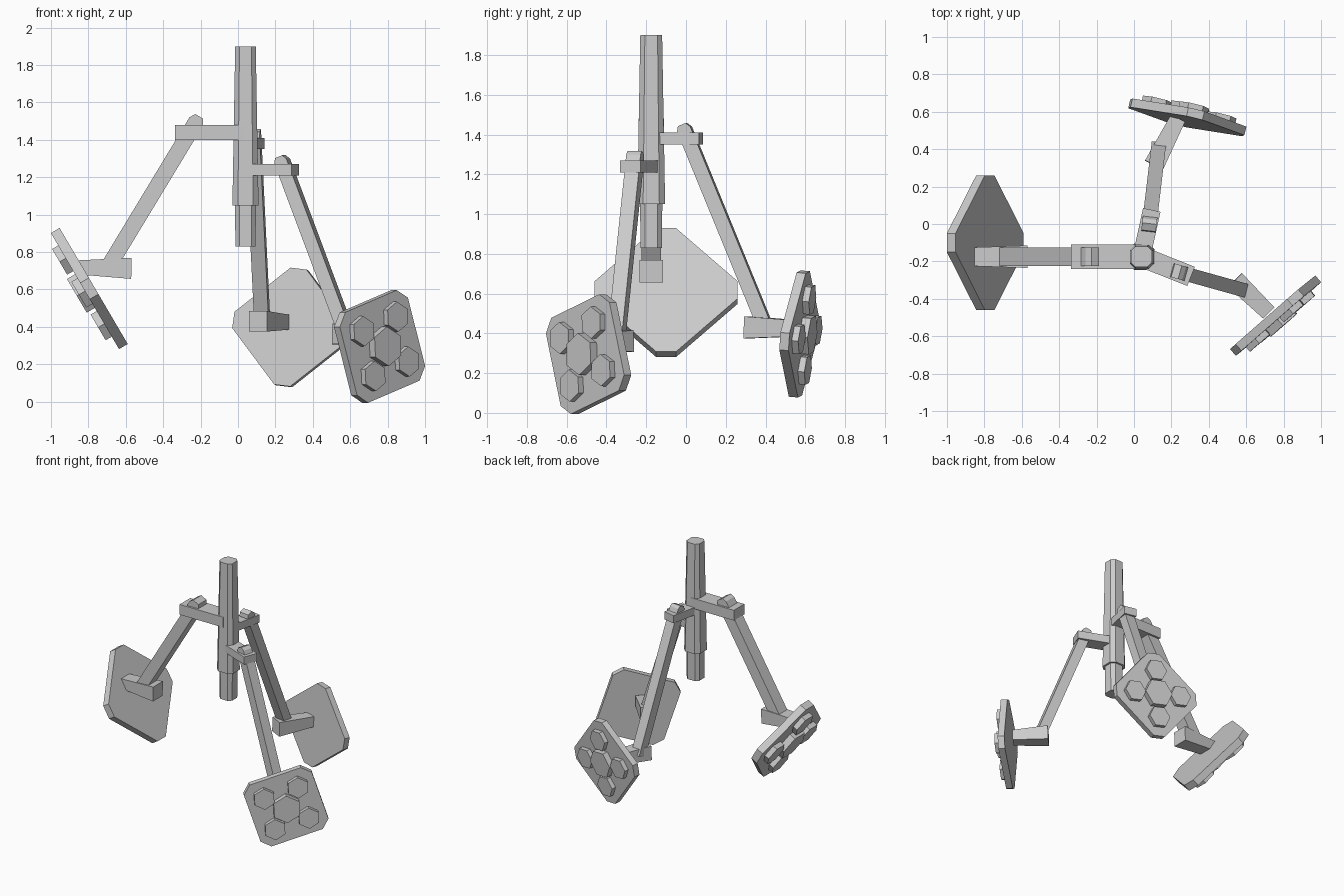
import bpy, bmesh, math
from mathutils import Vector as V

if "Cube" in bpy.data.objects:
    bpy.data.objects.remove(bpy.data.objects["Cube"])


def loft(bm, rings):
    """Skin a closed solid through rings of equal point count."""
    vs = [[bm.verts.new(p) for p in r] for r in rings]
    n = len(vs[0])
    for a, b in zip(vs, vs[1:]):
        for i in range(n):
            j = (i + 1) % n
            bm.faces.new((a[i], a[j], b[j], b[i]))
    bm.faces.new(vs[0][::-1])
    bm.faces.new(vs[-1])


def make(name, *solids):
    bm = bmesh.new()
    for s in solids:
        loft(bm, s)
    bmesh.ops.recalc_face_normals(bm, faces=bm.faces)
    me = bpy.data.meshes.new(name)
    bm.to_mesh(me)
    bm.free()
    ob = bpy.data.objects.new(name, me)
    bpy.context.collection.objects.link(ob)
    return ob


def ring(c, u, v, pts):
    return [c + u * a + v * b for a, b in pts]


def rect(w, h):
    return [(-w / 2, -h / 2), (w / 2, -h / 2), (w / 2, h / 2), (-w / 2, h / 2)]


def chamfered(r, c):
    return [(r, -c), (r, c), (c, r), (-c, r), (-r, c), (-r, -c), (-c, -r), (c, -r)]


def beam(name, p, q, w0, h0, w1, h1):
    """Tapered beam with horizontal width w and upright height h."""
    p, q = V(p), V(q)
    d = (q - p).normalized()
    side = d.cross(V((0, 0, 1))).normalized()
    up = side.cross(d)
    return make(name, [ring(p, side, up, rect(w0, h0)), ring(q, side, up, rect(w1, h1))])


def leg(name, top, bottom, w, t, cut):
    """Slanted strut whose upper end has two chamfered edges."""
    top, bottom = V(top), V(bottom)
    d = (top - bottom).normalized()
    side = d.cross(V((0, 0, 1))).normalized()
    out = side.cross(d)
    neck = top - d * cut
    return make(name, [ring(bottom, side, out, rect(w, t)),
                       ring(neck, side, out, rect(w, t)),
                       ring(top, side, out, rect(w, t - 1.2 * cut))])


def panel(name, c, right, top, outward):
    """Chamfered diamond plate with five raised hexagons on its outer face."""
    c, right, top = V(c), V(right), V(top)
    s = (right.length + top.length) / 2
    u = right.normalized()
    v = (top - u * top.dot(u)).normalized()
    n = u.cross(v)
    if n.dot(V(outward)) < 0:
        n = -n
    t = s * 0.075
    oct_pts = chamfered(s, s * 0.14)
    solids = [[ring(c - n * t, u, v, oct_pts), ring(c + n * t, u, v, oct_pts)]]
    o = s * 0.565
    for a, b, r, h in [(0, 0, .335, .14), (o, 0, .255, .105), (-o, 0, .255, .105),
                       (0, o, .255, .105), (0, -o, .255, .105)]:
        hexa = [(a + s * r * math.cos(k * math.pi / 3), b + s * r * math.sin(k * math.pi / 3))
                for k in range(6)]
        solids.append([ring(c + n * t * 0.6, u, v, hexa),
                       ring(c + n * (t + s * h), u, v, hexa)])
    return make(name, *solids)


# central pole: narrow lower stub and tapering upper shaft
X, Y = V((1, 0, 0)), V((0, 1, 0))
PX, PY = 0.04, -0.175


def pole(name, *levels):
    make(name, [ring(V((PX, PY, z)), X, Y, chamfered(r, r * 0.58)) for z, r in levels])


pole("pole_stub", (0.83, 0.054), (1.07, 0.056))
pole("pole_shaft", (1.05, 0.070), (1.90, 0.055))

# three unequal arms, each: bracket bar, strut, foot bracket, panel
arms = {
    "left": dict(
        bar=((-0.337, PY, 1.44), 0.13, 0.08),
        leg=((-0.207, PY, 1.525), (-0.70, PY, 0.71), 0.10, 0.085, 0.03),
        foot=((-0.57, PY, 0.713), (-0.86, PY, 0.718), 0.12, 0.113, 0.10, 0.075),
        panel=((-0.795, -0.10, 0.605), (0, 0.36, 0), (-0.182, 0, 0.31), (-1, 0, -0.5))),
    "back": dict(
        bar=((0.095, 0.075, 1.38), 0.095, 0.06),
        leg=((0.08, -0.017, 1.45), (0.13, 0.405, 0.42), 0.078, 0.072, 0.025),
        foot=((0.107, 0.315, 0.43), (0.235, 0.565, 0.425), 0.108, 0.11, 0.085, 0.08),
        panel=((0.285, 0.57, 0.397), (0.305, -0.075, -0.038), (0.042, 0.02, 0.312), (0, 1, 0))),
    "right": dict(
        bar=((0.305, -0.28, 1.24), 0.11, 0.06),
        leg=((0.227, -0.253, 1.31), (0.575, -0.35, 0.38), 0.075, 0.072, 0.025),
        foot=((0.54, -0.30, 0.362), (0.72, -0.475, 0.355), 0.105, 0.11, 0.085, 0.08),
        panel=((0.757, -0.49, 0.295), (0.215, 0.185, -0.145), (0.11, 0.10, 0.275), (1, -1, 0))),
}
for key, a in arms.items():
    end, w, h = a["bar"]
    beam(key + "_arm_bar", (PX, PY, end[2]), end, w, h, w, h)
    leg(key + "_strut", *a["leg"])
    beam(key + "_foot_bracket", *a["foot"])
    panel(key + "_panel", *a["panel"])
